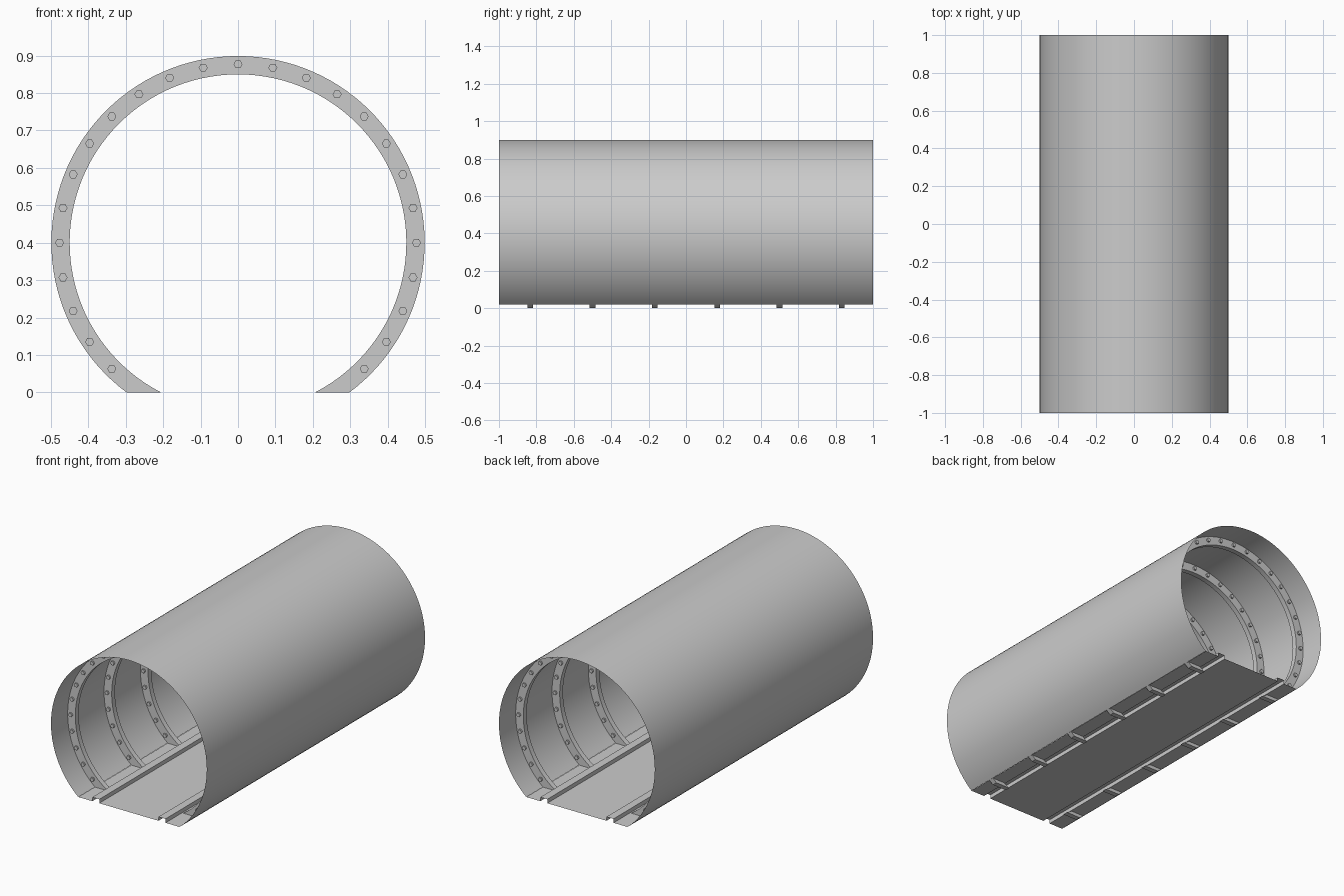
import bpy, bmesh, math

if "Cube" in bpy.data.objects:
    bpy.data.objects.remove(bpy.data.objects["Cube"])

CZ, R_OUT, R_IN = 0.4, 0.5, 0.45   # tube centre height, shell radius, rib inner radius
FLOOR_Z, RIDGE_Z = 0.02, 0.043
SEG = 96


def arc(radius, z_end):
    """Points (x, z) of an arc over the top, ending at height z_end on both sides."""
    a = math.pi - math.acos((CZ - z_end) / radius)
    return [(radius * math.sin(t), CZ + radius * math.cos(t))
            for t in (-a + 2 * a * i / SEG for i in range(SEG + 1))]


def finish(name, bm, smooth=False):
    mesh = bpy.data.meshes.new(name)
    bm.to_mesh(mesh)
    bm.free()
    obj = bpy.data.objects.new(name, mesh)
    bpy.context.collection.objects.link(obj)
    if smooth:
        bpy.ops.object.select_all(action='DESELECT')
        obj.select_set(True)
        bpy.context.view_layer.objects.active = obj
        bpy.ops.object.shade_smooth_by_angle(angle=math.radians(30))
    return obj


def sheet(name, points, smooth=False):
    """Extrude an open profile along the full tube length."""
    bm = bmesh.new()
    front = [bm.verts.new((x, -1, z)) for x, z in points]
    back = [bm.verts.new((x, 1, z)) for x, z in points]
    for i in range(len(points) - 1):
        bm.faces.new((front[i], front[i + 1], back[i + 1], back[i]))
    return finish(name, bm, smooth)


# Outer shell
sheet("tunnel_shell", arc(R_OUT, FLOOR_Z), True)

# Floor panel with two raised rails beside the side ledges
half = [(0.324, FLOOR_Z), (0.235, FLOOR_Z), (0.235, RIDGE_Z),
        (0.19, RIDGE_Z), (0.19, FLOOR_Z)]
sheet("floor_panel", half + [(-x, z) for x, z in reversed(half)])

# Reinforcing ribs with flat feet
RIB_W = 0.03
outer, inner = arc(R_OUT - 0.001, 0), arc(R_IN, 0)
for n in range(6):
    y = (2 * n - 5) / 6
    bm = bmesh.new()
    rings = [[bm.verts.new((x, y + dy, z)) for x, z in pts]
             for pts, dy in ((outer, -RIB_W / 2), (outer, RIB_W / 2),
                             (inner, RIB_W / 2), (inner, -RIB_W / 2))]
    for k in range(4):
        a, b = rings[k], rings[(k + 1) % 4]
        for i in range(SEG):
            bm.faces.new((a[i], a[i + 1], b[i + 1], b[i]))
    for i in (0, SEG):
        bm.faces.new([r[i] for r in rings])
    bmesh.ops.recalc_face_normals(bm, faces=bm.faces)
    finish(f"rib_{n + 1}", bm, True)

# Hex bolts through each rib, heads showing on both sides
bm = bmesh.new()
for i in range(-12, 13):
    t = math.radians(11.25 * i)
    pts = [(0.477 * math.sin(t) + 0.012 * math.cos(k * math.pi / 3),
            CZ + 0.477 * math.cos(t) + 0.012 * math.sin(k * math.pi / 3)) for k in range(6)]
    front = [bm.verts.new((x, -0.025, z)) for x, z in pts]
    back = [bm.verts.new((x, 0.025, z)) for x, z in pts]
    bm.faces.new(front)
    bm.faces.new(back[::-1])
    for k in range(6):
        j = (k + 1) % 6
        bm.faces.new((front[j], front[k], back[k], back[j]))
bmesh.ops.recalc_face_normals(bm, faces=bm.faces)
bolts = finish("rib_bolts_1", bm)
bolts.location.y = -5 / 6
for n in range(1, 6):
    copy = bpy.data.objects.new(f"rib_bolts_{n + 1}", bolts.data)
    copy.location.y = (2 * n - 5) / 6
    bpy.context.collection.objects.link(copy)
